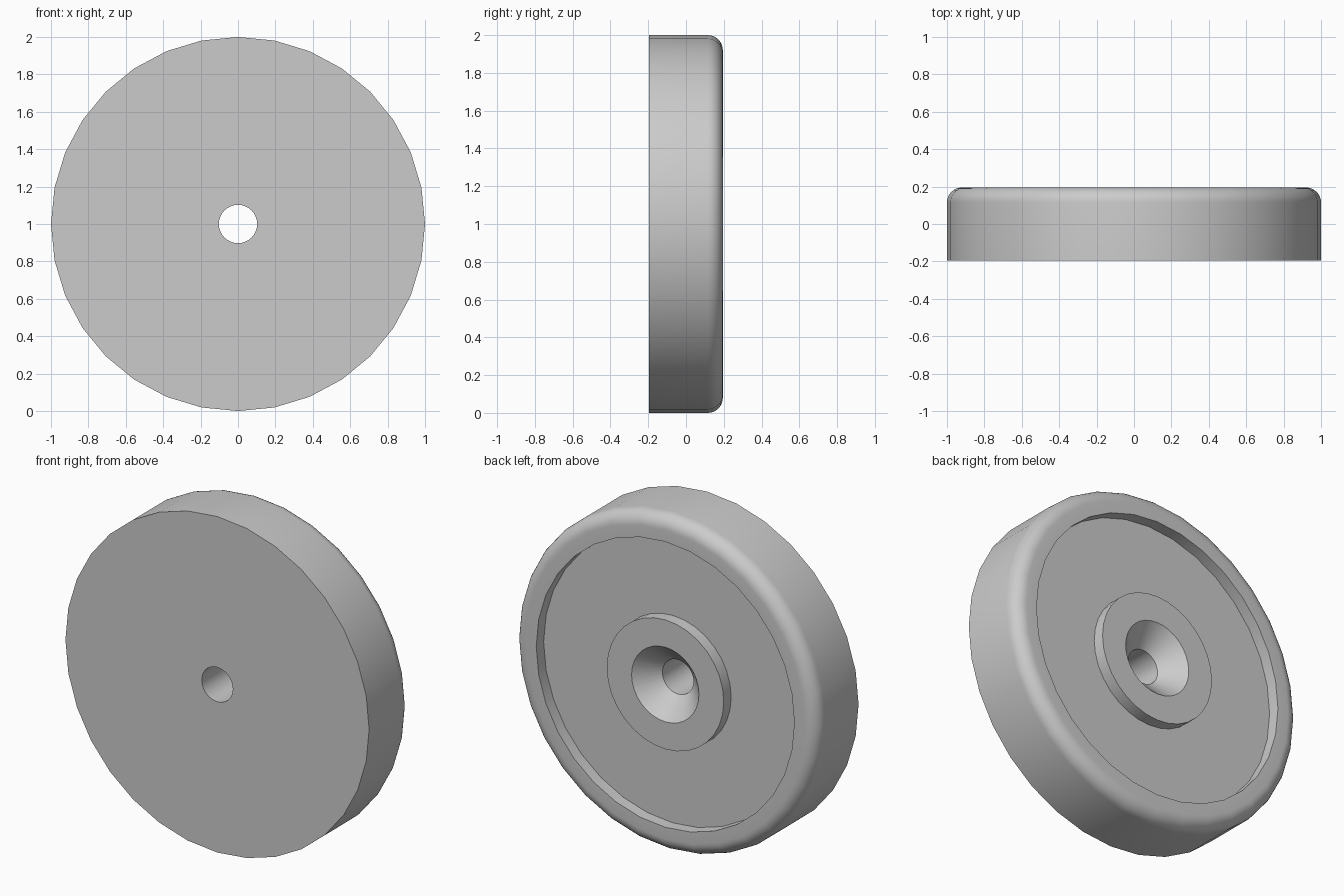
import bpy, bmesh
from math import sin, cos, pi, radians

SIDES = 32
BACK, FRONT = 0.195, -0.195      # flat end planes along y
RIM, FILLET = 1.0, 0.08          # outer radius and edge rounding
DEPTH = 0.07                     # depth of the ring recess
RECESS_R, BOSS_R = 0.85, 0.385
SINK_R, HOLE_R = 0.222, 0.1025   # countersink mouth and through hole

if "Cube" in bpy.data.objects:
    bpy.data.objects.remove(bpy.data.objects["Cube"])

# Plain grey metal
grey = bpy.data.materials.new("grey_metal")
grey.use_nodes = True
colour = (0.6, 0.6, 0.6, 1)
grey.diffuse_color = colour
grey.node_tree.nodes["Principled BSDF"].inputs["Base Color"].default_value = colour


def lathe(name, profile, material):
    """Turn a closed (radius, y) profile around the y axis."""
    bm = bmesh.new()
    rings = []
    for i in range(SIDES):
        a = 2 * pi * i / SIDES
        rings.append([bm.verts.new((r * cos(a), y, 1 + r * sin(a))) for r, y in profile])
    n = len(profile)
    for i in range(SIDES):
        here, there = rings[i], rings[(i + 1) % SIDES]
        for j in range(n):
            k = (j + 1) % n
            bm.faces.new((here[j], here[k], there[k], there[j]))
    bmesh.ops.recalc_face_normals(bm, faces=bm.faces)
    mesh = bpy.data.meshes.new(name)
    bm.to_mesh(mesh)
    bm.free()
    mesh.materials.append(material)
    obj = bpy.data.objects.new(name, mesh)
    bpy.context.collection.objects.link(obj)
    bpy.ops.object.select_all(action='DESELECT')
    obj.select_set(True)
    bpy.context.view_layer.objects.active = obj
    bpy.ops.object.shade_smooth_by_angle(angle=radians(30))
    return obj


# Rounded outer edge at the back
STEPS = 8
fillet = [(RIM - FILLET + FILLET * cos(t), BACK - FILLET + FILLET * sin(t))
          for t in (pi / 2 * i / STEPS for i in range(STEPS + 1))]

# Cup with ring recess, centre boss, countersink and through hole
profile = [(HOLE_R, FRONT), (RIM, FRONT)] + fillet + [
    (RECESS_R, BACK), (RECESS_R, BACK - DEPTH),
    (BOSS_R, BACK - DEPTH), (BOSS_R, BACK),
    (SINK_R, BACK), (HOLE_R, BACK - (SINK_R - HOLE_R)),
]
lathe("countersunk_disc", profile, grey)
